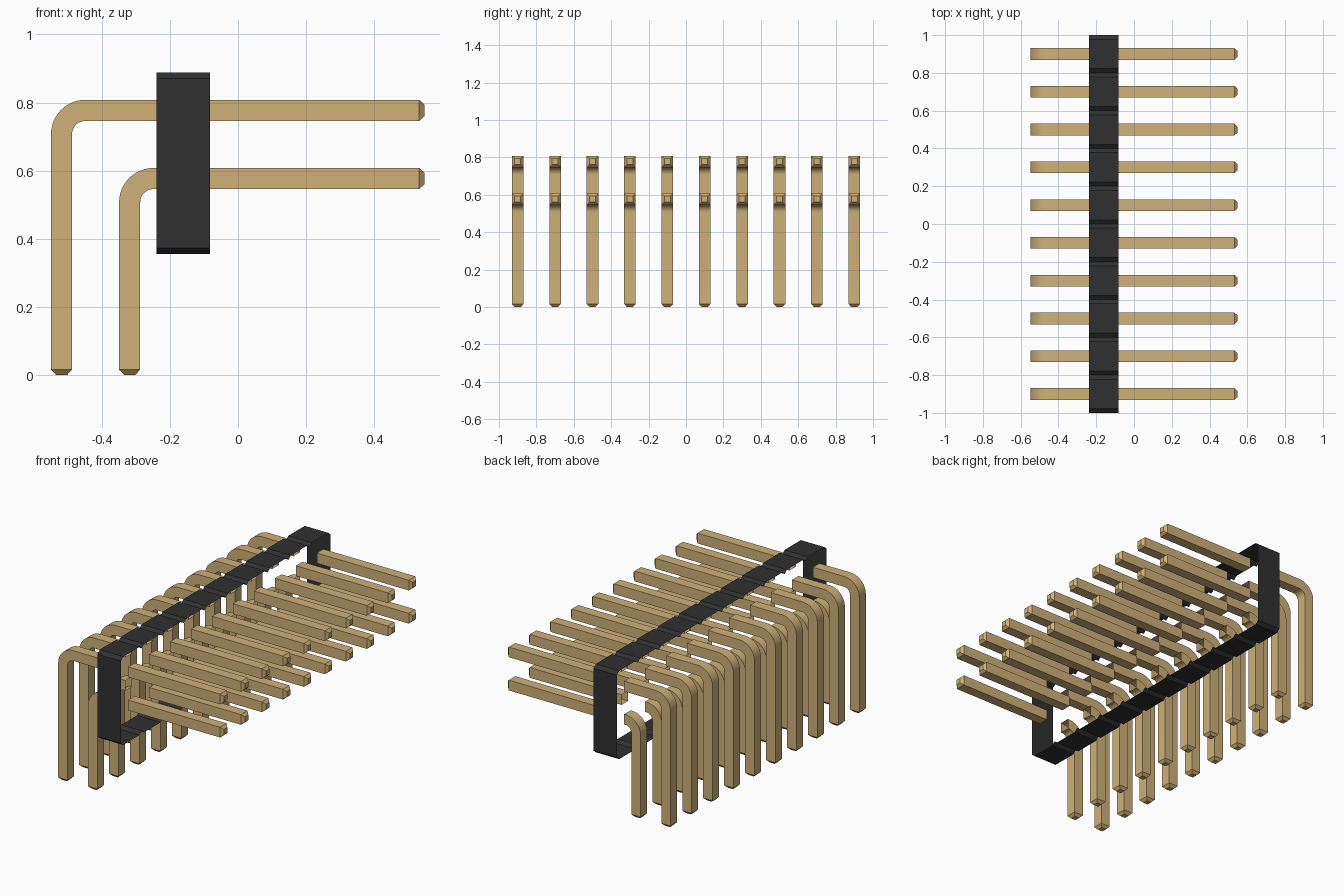
import bpy, bmesh, math

cube = bpy.data.objects.get("Cube")
if cube:
    bpy.data.objects.remove(cube, do_unlink=True)

PITCH, COUNT = 0.2, 10
HALF, TIP_HALF, TIP = 0.031, 0.016, 0.016   # pin half width and tapered tip
BACK, FRONT, PIN_END = -0.239, -0.082, 0.548
BEND = 0.07                                 # bend radius along the pin centre


def material(name, rgb):
    mat = bpy.data.materials.new(name)
    mat.use_nodes = True
    mat.diffuse_color = (*rgb, 1)
    mat.node_tree.nodes["Principled BSDF"].inputs["Base Color"].default_value = (*rgb, 1)
    return mat


gold = material("pale gold", (0.62, 0.44, 0.19))
black = material("black plastic", (0.03, 0.03, 0.03))


def add_object(name, mesh, y=0):
    obj = bpy.data.objects.new(name, mesh)
    obj.location.y = y
    bpy.context.collection.objects.link(obj)
    return obj


def finish(bm, name, mat):
    bmesh.ops.recalc_face_normals(bm, faces=bm.faces[:])
    mesh = bpy.data.meshes.new(name)
    bm.to_mesh(mesh)
    bm.free()
    mesh.materials.append(mat)
    return mesh


def bridge(bm, a, b):
    n = len(a)
    for i in range(n):
        bm.faces.new((a[i], a[(i + 1) % n], b[(i + 1) % n], b[i]))


def sweep(bm, stations):
    """Square tube through (x, z, angle, half width); the first end is capped."""
    rings = []
    for x, z, angle, h in stations:
        c, s = math.cos(angle), math.sin(angle)
        rings.append([bm.verts.new((x + c * h * o, h * side, z + s * h * o))
                      for o, side in ((1, 1), (1, -1), (-1, -1), (-1, 1))])
    for a, b in zip(rings, rings[1:]):
        bridge(bm, a, b)
    bm.faces.new(rings[0])


def pin_mesh(name, leg_x, z):
    bm = bmesh.new()
    up, out = math.pi / 2, math.pi
    # straight contact in front of the housing
    sweep(bm, [(PIN_END, z, up, TIP_HALF), (PIN_END - TIP, z, up, HALF),
               (FRONT, z, up, HALF)])
    # leg and bend behind the housing
    path = [(leg_x, 0, out, TIP_HALF), (leg_x, TIP, out, HALF)]
    steps = 12
    for i in range(steps + 1):
        a = out - up * i / steps
        path.append((leg_x + BEND + BEND * math.cos(a),
                     z - BEND + BEND * math.sin(a), a, HALF))
    path.append((BACK, z, up, HALF))
    sweep(bm, path)
    return finish(bm, name, gold)


# Bent pins, two rows sharing one mesh each
for row, leg_x, z in (("upper", -0.518, 0.777), ("lower", -0.318, 0.577)):
    mesh = pin_mesh(row + "_pin", leg_x, z)
    for i in range(COUNT):
        obj = add_object(f"{row}_pin_{i + 1}", mesh, (i - (COUNT - 1) / 2) * PITCH)
    bpy.ops.object.select_all(action='DESELECT')
    obj.select_set(True)
    bpy.context.view_layer.objects.active = obj
    bpy.ops.object.shade_smooth_by_angle(angle=math.radians(30))

# Housing: notched band, open towards both pin sides
LOW, HIGH, CUT_Y, CUT_Z = 0.355, 0.888, 0.022, 0.018
top = [(-1, HIGH - CUT_Z)]
for i in range(COUNT):
    y = -1 + i * PITCH
    top += [(y + CUT_Y, HIGH), (y + PITCH - CUT_Y, HIGH), (y + PITCH, HIGH - CUT_Z)]
outline = top + [(y, LOW + HIGH - z) for y, z in reversed(top)]
bm = bmesh.new()
bridge(bm, *[[bm.verts.new((x, y, z)) for y, z in outline] for x in (BACK, FRONT)])
add_object("housing", finish(bm, "housing", black))
